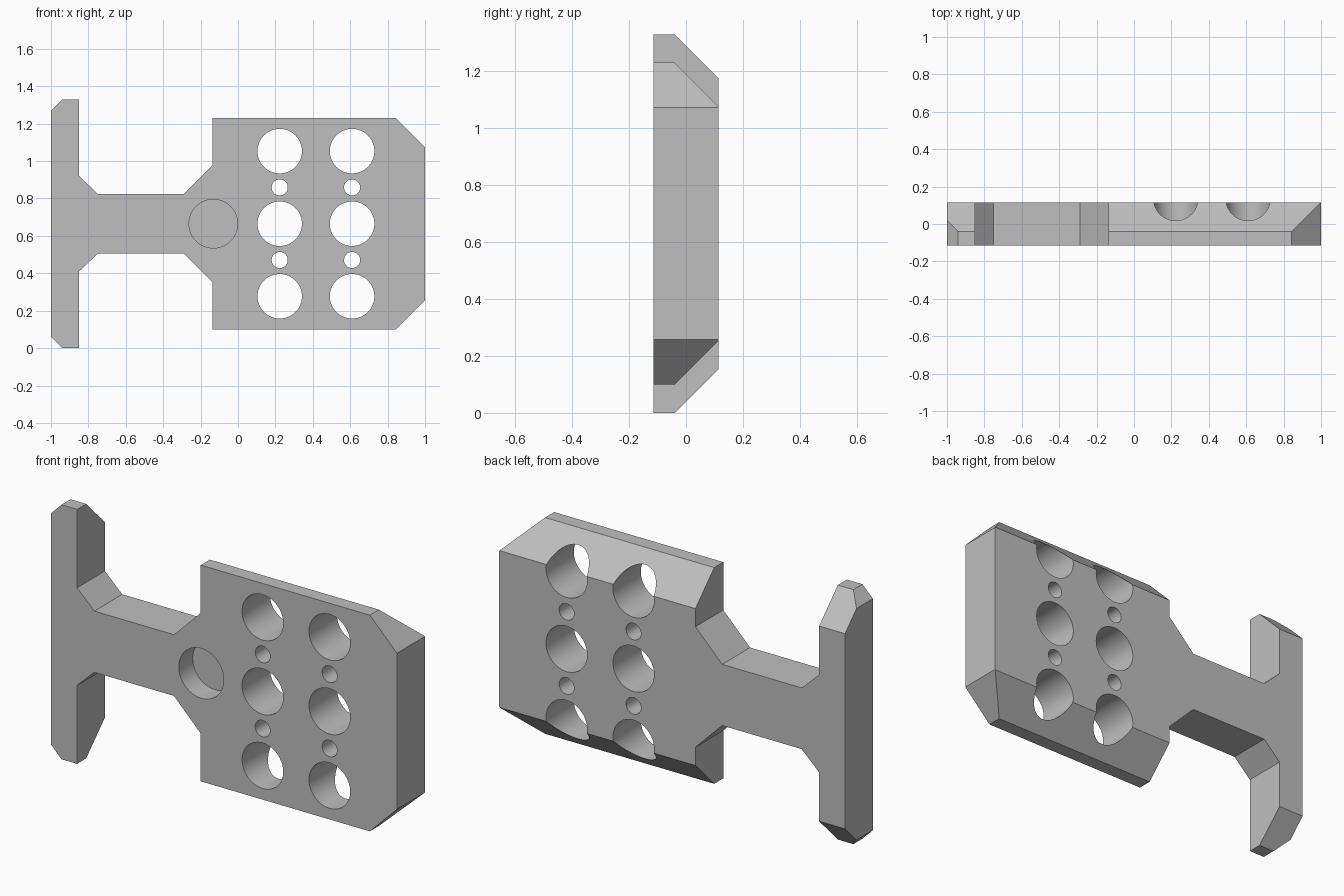
import bpy, bmesh, math
from mathutils import Matrix, Vector

cube = bpy.data.objects.get("Cube")
if cube:
    bpy.data.objects.remove(cube, do_unlink=True)

MID = 0.665        # height of the symmetry axis
HALF = 0.115       # half thickness
CHAMFER_Y = -0.04  # depth where the rear bevels start

grey = bpy.data.materials.new("plain grey")
grey.use_nodes = True
colour = (0.52, 0.52, 0.52, 1)
grey.diffuse_color = colour
grey.node_tree.nodes["Principled BSDF"].inputs["Base Color"].default_value = colour


def make_object(name, bm):
    bmesh.ops.recalc_face_normals(bm, faces=bm.faces)
    mesh = bpy.data.meshes.new(name)
    bm.to_mesh(mesh)
    bm.free()
    mesh.materials.append(grey)
    obj = bpy.data.objects.new(name, mesh)
    bpy.context.collection.objects.link(obj)
    return obj


def prism(name, points, offset):
    """Extrude a closed 3D outline by the offset vector."""
    bm = bmesh.new()
    face = bm.faces.new([bm.verts.new(p) for p in points])
    ext = bmesh.ops.extrude_face_region(bm, geom=[face])
    verts = [g for g in ext["geom"] if isinstance(g, bmesh.types.BMVert)]
    bmesh.ops.translate(bm, verts=verts, vec=offset)
    return make_object(name, bm)


def cylinder(name, x, z, radius, y0, y1):
    bm = bmesh.new()
    place = Matrix.Translation(Vector((x, (y0 + y1) / 2, z))) @ Matrix.Rotation(math.pi / 2, 4, "X")
    bmesh.ops.create_cone(bm, cap_ends=True, segments=64, radius1=radius,
                          radius2=radius, depth=y1 - y0, matrix=place)
    return make_object(name, bm)


def rear_bevel(name, side, top, x0, x1):
    """Wedge that cuts a 45 degree slope into the rear top or bottom edge."""
    r = 0.2
    section = [(CHAMFER_Y - r, top + r), (CHAMFER_Y + r, top - r), (CHAMFER_Y + r, top + r)]
    return prism(name, [(x0, y, MID + side * h) for y, h in section], (x1 - x0, 0, 0))


# Body outline: crossbar, neck and plate, mirrored about the middle axis
upper = [(-1, 0.605), (-0.94, 0.665), (-0.85, 0.665), (-0.85, 0.255), (-0.75, 0.16),
         (-0.29, 0.16), (-0.135, 0.315), (-0.135, 0.565), (0.843, 0.565), (1, 0.408)]
outline = upper + [(x, -h) for x, h in reversed(upper)]
body = prism("perforated_tee_plate", [(x, -HALF, MID + h) for x, h in outline], (0, 2 * HALF, 0))

# Rear bevels on the crossbar ends and the plate edges
cutters = []
for side in (1, -1):
    cutters.append(rear_bevel("crossbar_bevel_cutter", side, 0.665, -1.1, -0.8))
    cutters.append(rear_bevel("plate_bevel_cutter", side, 0.565, -0.2, 1.1))

# Two columns of alternating large and small through holes
for x in (0.223, 0.61):
    for row in range(-2, 3):
        radius = 0.043 if row % 2 else 0.119
        cutters.append(cylinder("hole_cutter", x, MID + row * 0.194, radius, -0.3, 0.3))

# Blind round pocket in the front
cutters.append(cylinder("pocket_cutter", -0.132, MID, 0.13, -0.3, 0))

# Apply all cuts, then drop the cutters
for cutter in cutters:
    cutter.hide_render = True
    cut = body.modifiers.new("cut", "BOOLEAN")
    cut.operation = "DIFFERENCE"
    cut.solver = "EXACT"
    cut.object = cutter
bpy.context.view_layer.update()
graph = bpy.context.evaluated_depsgraph_get()
result = bpy.data.meshes.new_from_object(body.evaluated_get(graph))
body.modifiers.clear()
body.data = result
body.data.materials.clear()
body.data.materials.append(grey)
for poly in body.data.polygons:
    poly.material_index = 0
for cutter in cutters:
    bpy.data.objects.remove(cutter, do_unlink=True)

# Smooth hole walls with crisp edges
bpy.ops.object.select_all(action="DESELECT")
body.select_set(True)
bpy.context.view_layer.objects.active = body
bpy.ops.object.shade_smooth_by_angle(angle=math.radians(30))
